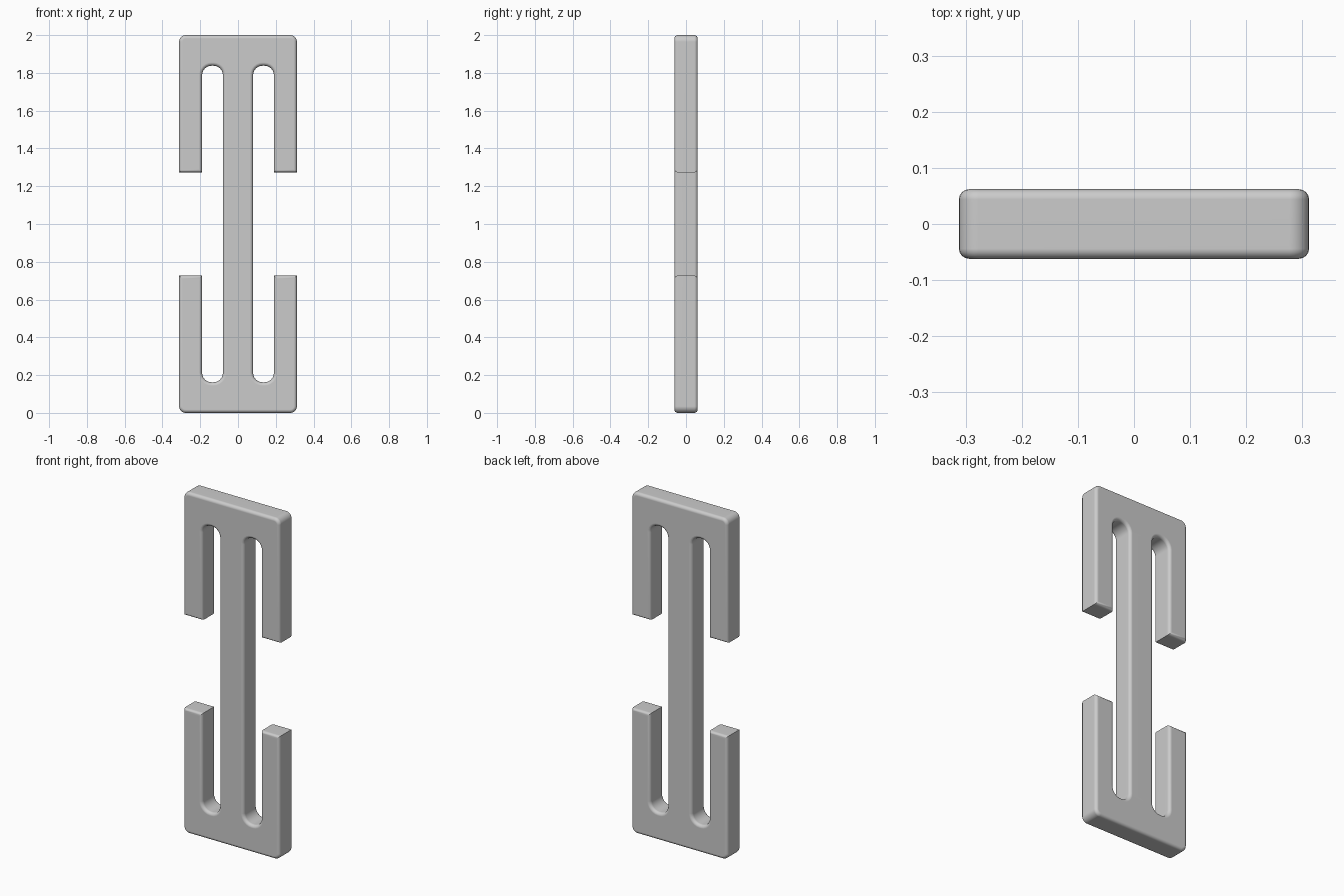
import bpy
import bmesh
from math import sin, cos, pi, radians

default = bpy.data.objects.get("Cube")
if default:
    bpy.data.objects.remove(default, do_unlink=True)

# Main dimensions; heights are measured from the middle of the plate
WIDTH, DEPTH, HALF_HEIGHT = 0.312, 0.124, 1.0
BAR, SLOT, SLOT_TOP, ARM_END = 0.08, 0.19, 0.838, 0.273
ROUND, SLOT_ROUND, EDGE = 0.035, 0.05, 0.018


def arc(cx, cz, radius, start, end, steps=6):
    """Points on a circular corner, angles in degrees."""
    angles = [radians(start + (end - start) * i / steps) for i in range(steps + 1)]
    return [(cx + radius * cos(a), cz + radius * sin(a)) for a in angles]


# One quarter of the outline: up the bar, round the slot, down and up the arm
slot_z = SLOT_TOP - SLOT_ROUND
quarter = (
    arc(BAR + SLOT_ROUND, slot_z, SLOT_ROUND, 180, 90)
    + arc(SLOT - SLOT_ROUND, slot_z, SLOT_ROUND, 90, 0)
    + [(SLOT, ARM_END), (WIDTH, ARM_END)]
    + arc(WIDTH - ROUND, HALF_HEIGHT - ROUND, ROUND, 0, 90)
)
upper = quarter + [(-x, z) for x, z in reversed(quarter)]
outline = upper + [(-x, -z) for x, z in upper]

# Extrude the outline and round the rims of both faces
bm = bmesh.new()
front = bm.faces.new([bm.verts.new((x, -DEPTH / 2, z + HALF_HEIGHT)) for x, z in outline])
extruded = bmesh.ops.extrude_face_region(bm, geom=[front], use_keep_orig=True)
moved = [g for g in extruded["geom"] if isinstance(g, bmesh.types.BMVert)]
bmesh.ops.translate(bm, verts=moved, vec=(0, DEPTH, 0))
bmesh.ops.recalc_face_normals(bm, faces=bm.faces[:])
rims = [e for e in bm.edges if abs(e.verts[0].co.y - e.verts[1].co.y) < 1e-5]
bmesh.ops.bevel(bm, geom=rims, offset=EDGE, offset_type='OFFSET', segments=4,
                profile=0.5, affect='EDGES', clamp_overlap=False)
bmesh.ops.recalc_face_normals(bm, faces=bm.faces[:])

mesh = bpy.data.meshes.new("slotted_clip_plate")
bm.to_mesh(mesh)
bm.free()
plate = bpy.data.objects.new("slotted_clip_plate", mesh)
bpy.context.collection.objects.link(plate)

# Plain grey finish
grey = bpy.data.materials.new("plain_grey")
grey.use_nodes = True
colour = (0.6, 0.6, 0.6, 1)
grey.diffuse_color = colour
grey.node_tree.nodes["Principled BSDF"].inputs["Base Color"].default_value = colour
mesh.materials.append(grey)

# Smooth rounded rims, flat broad faces
bpy.ops.object.select_all(action='DESELECT')
plate.select_set(True)
bpy.context.view_layer.objects.active = plate
bpy.ops.object.shade_smooth_by_angle(angle=radians(40))
weighted = plate.modifiers.new("even_shading", 'WEIGHTED_NORMAL')
weighted.keep_sharp = True
